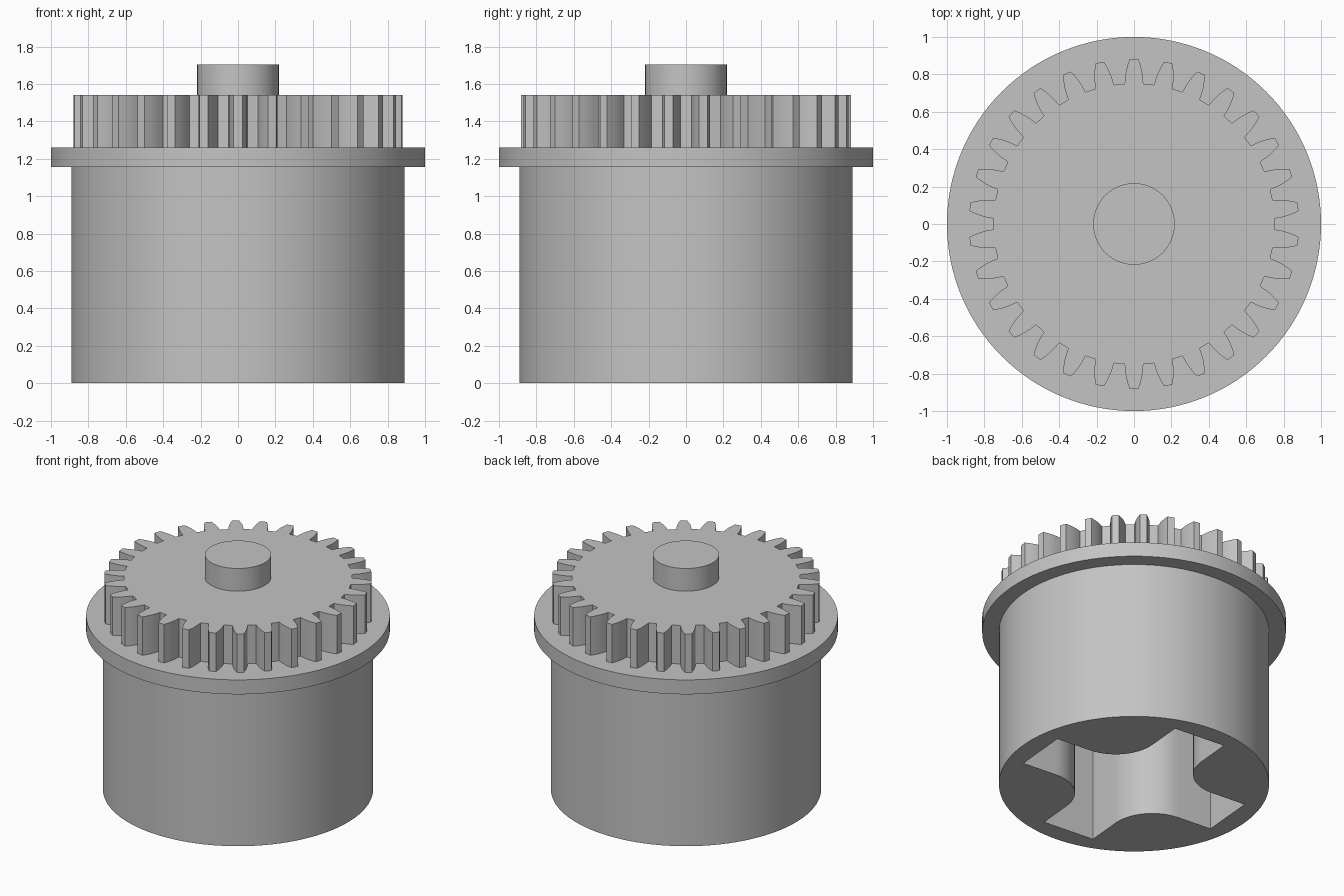
import bpy, bmesh
from math import sin, cos, pi, radians
from mathutils import Vector, Matrix

cube = bpy.data.objects.get("Cube")
if cube:
    bpy.data.objects.remove(cube, do_unlink=True)

grey = bpy.data.materials.new("plain grey")
grey.use_nodes = True
colour = (0.55, 0.55, 0.55, 1)
grey.diffuse_color = colour
grey.node_tree.nodes["Principled BSDF"].inputs["Base Color"].default_value = colour


def circle(radius, count=128):
    return [Vector((radius * cos(2 * pi * i / count), radius * sin(2 * pi * i / count)))
            for i in range(count)]


def prism(name, outline, low, high):
    """Extrude a closed 2D outline from one height to another."""
    bm = bmesh.new()
    base = bm.faces.new([bm.verts.new((p.x, p.y, low)) for p in outline])
    grown = bmesh.ops.extrude_face_region(bm, geom=[base], use_keep_orig=True)
    top = [v for v in grown["geom"] if isinstance(v, bmesh.types.BMVert)]
    bmesh.ops.translate(bm, verts=top, vec=(0, 0, high - low))
    bmesh.ops.recalc_face_normals(bm, faces=bm.faces)
    mesh = bpy.data.meshes.new(name)
    bm.to_mesh(mesh)
    bm.free()
    mesh.materials.append(grey)
    obj = bpy.data.objects.new(name, mesh)
    bpy.context.collection.objects.link(obj)
    return obj


def smooth(obj):
    bpy.ops.object.select_all(action='DESELECT')
    obj.select_set(True)
    bpy.context.view_layer.objects.active = obj
    bpy.ops.object.shade_smooth_by_angle(angle=radians(25))


def gear_outline(teeth=30):
    # Right flank of one tooth as (radius, half width), mirrored for the left
    flank = [(0.75, 0.05), (0.79, 0.047), (0.82, 0.042), (0.85, 0.034), (0.882, 0.023)]
    tooth = [Vector((r, -w)) for r, w in flank] + [Vector((r, w)) for r, w in reversed(flank)]
    return [Matrix.Rotation(2 * pi * (i + 0.5) / teeth, 2) @ p
            for i in range(teeth) for p in tooth]


def cross_outline(reach=0.752, half=0.196, fillet=0.295, steps=14):
    # One arm end plus the rounded inner corner that follows it, turned four times
    quarter = [Vector((reach, -half)), Vector((reach, half))]
    centre = half + fillet
    for i in range(steps + 1):
        a = -pi / 2 - pi / 2 * i / steps
        quarter.append(Vector((centre + fillet * cos(a), centre + fillet * sin(a))))
    return [Matrix.Rotation(pi / 2 * k - radians(5), 2) @ p
            for k in range(4) for p in quarter]


# Stacked round parts and the gear
body = prism("body", circle(0.89), 0, 1.155)
flange = prism("flange", circle(1.0), 1.155, 1.26)
gear = prism("gear", gear_outline(), 1.26, 1.54)
shaft = prism("shaft", circle(0.218, 96), 1.54, 1.705)

# Cross-shaped socket cut into the underside of the body
cutter = prism("socket_cutter", cross_outline(), -0.1, 1.05)
cutter.hide_render = True
cut = body.modifiers.new("socket", 'BOOLEAN')
cut.operation = 'DIFFERENCE'
cut.solver = 'EXACT'
cut.object = cutter
bpy.context.view_layer.objects.active = body
bpy.ops.object.modifier_apply(modifier=cut.name)
bpy.data.objects.remove(cutter, do_unlink=True)

for part in (body, flange, gear, shaft):
    smooth(part)
